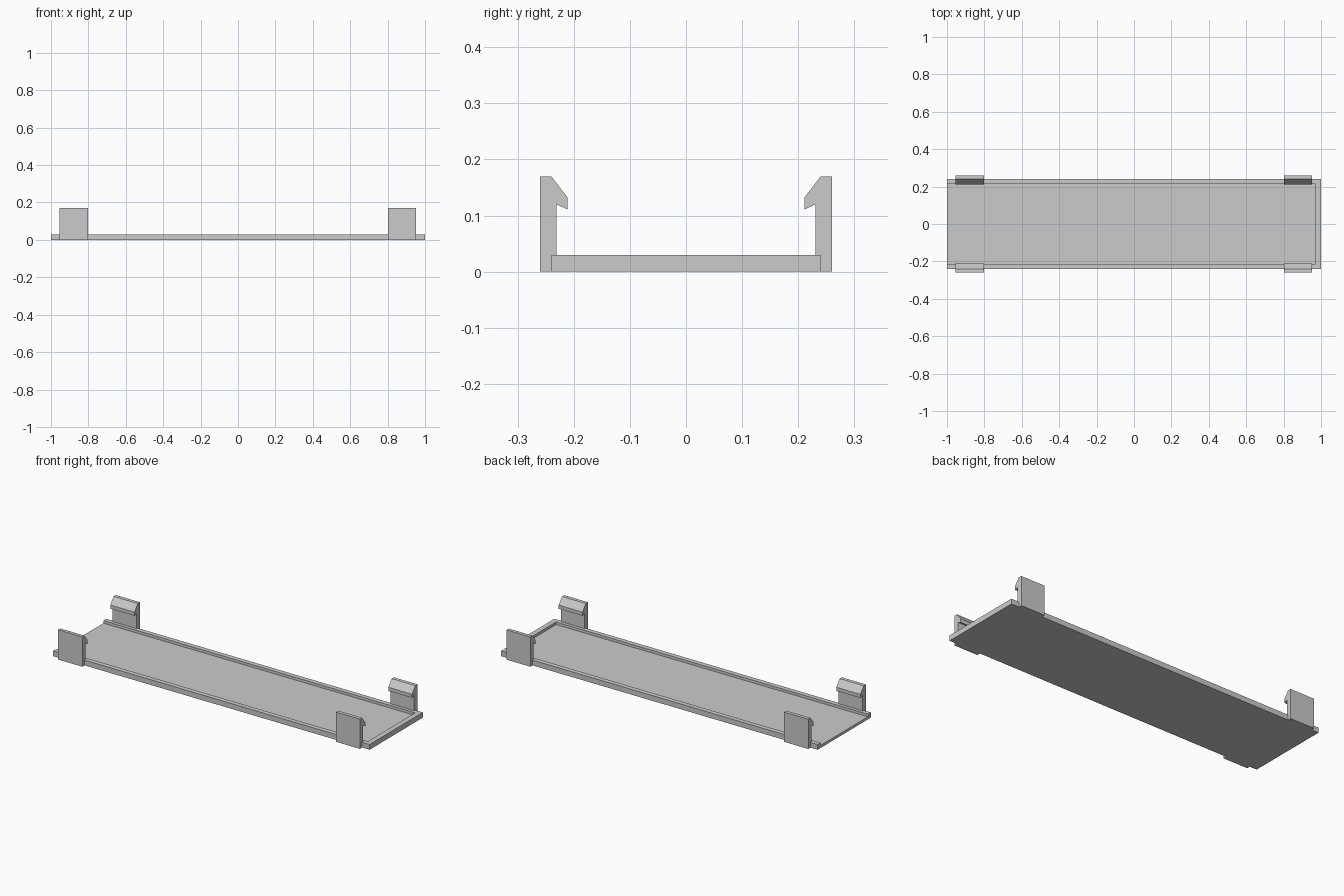
import bpy
import bmesh

old = bpy.data.objects.get("Cube")
if old:
    bpy.data.objects.remove(old, do_unlink=True)

# Single plain material
grey = bpy.data.materials.new("light_grey")
grey.use_nodes = True
colour = (0.6, 0.6, 0.6, 1)
grey.diffuse_color = colour
grey.node_tree.nodes["Principled BSDF"].inputs["Base Color"].default_value = colour


def extrude_profile(name, profile, x0, x1):
    """Extrude a closed (y, z) profile along x."""
    bm = bmesh.new()
    face = bm.faces.new([bm.verts.new((x0, y, z)) for y, z in profile])
    result = bmesh.ops.extrude_face_region(bm, geom=[face])
    verts = [v for v in result["geom"] if isinstance(v, bmesh.types.BMVert)]
    bmesh.ops.translate(bm, verts=verts, vec=(x1 - x0, 0, 0))
    bmesh.ops.recalc_face_normals(bm, faces=bm.faces)
    mesh = bpy.data.meshes.new(name)
    bm.to_mesh(mesh)
    bm.free()
    mesh.materials.append(grey)
    obj = bpy.data.objects.new(name, mesh)
    bpy.context.collection.objects.link(obj)
    return obj


def rectangle(half_width, z0, z1):
    return [(-half_width, z0), (half_width, z0), (half_width, z1), (-half_width, z1)]


# Tray: slab with a shallow recess left open at the -x end
HALF_WIDTH, THICKNESS, FLOOR = 0.24, 0.03, 0.015
tray = extrude_profile("tray", rectangle(HALF_WIDTH, 0, THICKNESS), -1, 1)
cutter = extrude_profile("recess_cutter", rectangle(0.213, FLOOR, 0.1), -1.1, 0.97)
cutter.hide_render = True
cut = tray.modifiers.new("recess", "BOOLEAN")
cut.operation = "DIFFERENCE"
cut.solver = "EXACT"
cut.object = cutter
bpy.context.view_layer.objects.active = tray
bpy.ops.object.modifier_apply(modifier=cut.name)
bpy.data.objects.remove(cutter, do_unlink=True)

# Snap clips: upright tab with an inward hook, notched over the tray edge
clip = [(0.26, 0), (0.26, 0.17), (0.24, 0.17), (0.211, 0.132), (0.211, 0.111),
        (0.231, 0.12), (0.231, THICKNESS), (HALF_WIDTH, THICKNESS), (HALF_WIDTH, 0)]
for side, sign in (("front", -1), ("back", 1)):
    profile = [(sign * y, z) for y, z in clip]
    for end, x0, x1 in (("right", -0.955, -0.802), ("left", 0.802, 0.952)):
        extrude_profile(f"{side}_{end}_clip", profile, x0, x1)
